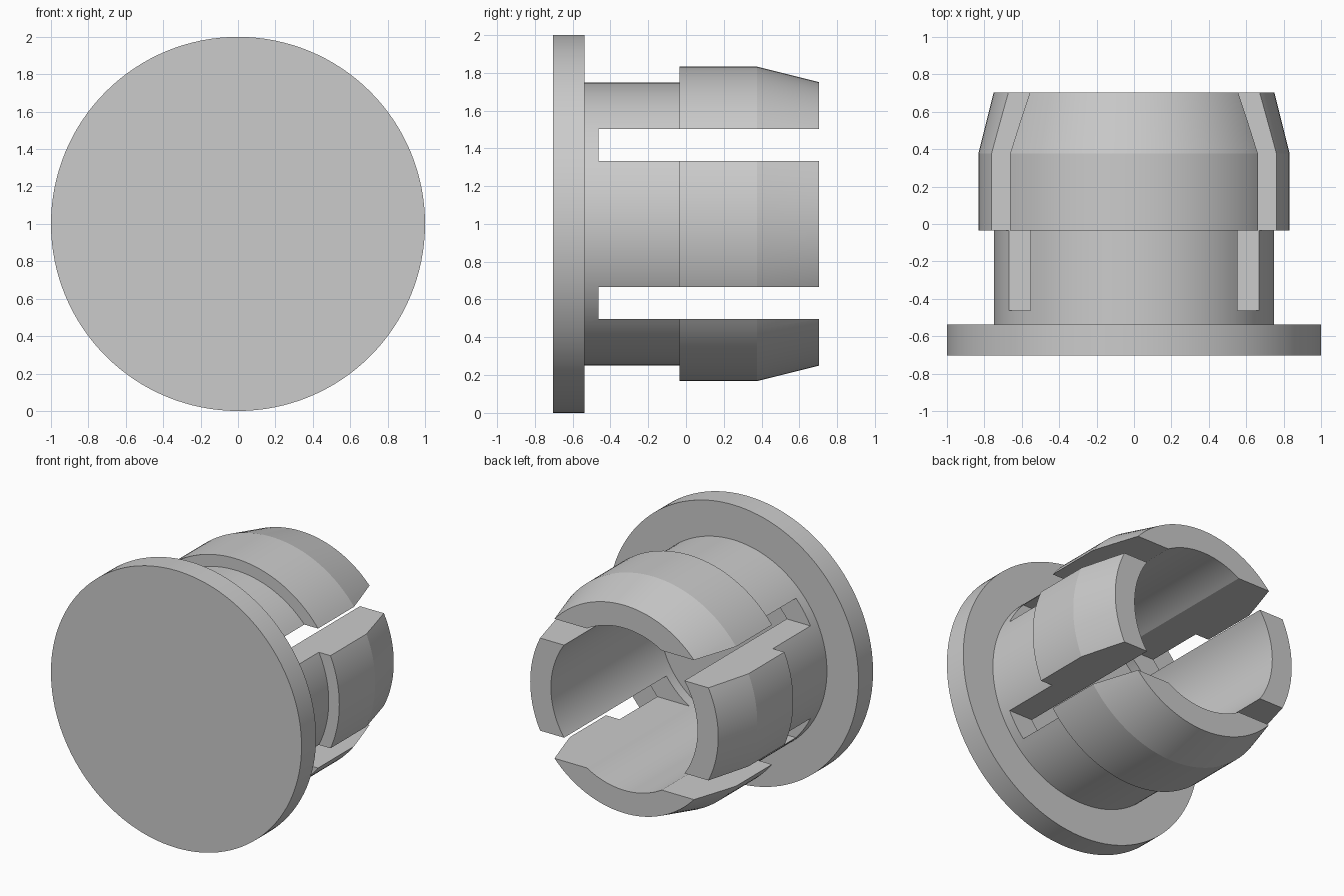
import bpy, bmesh, math
from mathutils import Matrix, Vector

old = bpy.data.objects.get("Cube")
if old:
    bpy.data.objects.remove(old, do_unlink=True)

SEGMENTS = 128
CENTRE_Z = 1.0

grey = bpy.data.materials.new("plain grey")
grey.use_nodes = True
colour = (0.6, 0.6, 0.6, 1)
grey.diffuse_color = colour
grey.node_tree.nodes["Principled BSDF"].inputs["Base Color"].default_value = colour


def make_object(name, bm):
    bmesh.ops.recalc_face_normals(bm, faces=bm.faces)
    mesh = bpy.data.meshes.new(name)
    bm.to_mesh(mesh)
    bm.free()
    obj = bpy.data.objects.new(name, mesh)
    bpy.context.collection.objects.link(obj)
    mesh.materials.append(grey)
    return obj


def lathe(name, profile):
    """Spin (radius, y) points about the y axis and cap both ends."""
    bm = bmesh.new()
    rings = []
    for radius, y in profile:
        angles = [math.tau * i / SEGMENTS for i in range(SEGMENTS)]
        rings.append([bm.verts.new((radius * math.cos(a), y, CENTRE_Z + radius * math.sin(a)))
                      for a in angles])
    for a, b in zip(rings, rings[1:]):
        for i in range(SEGMENTS):
            j = (i + 1) % SEGMENTS
            bm.faces.new((a[i], a[j], b[j], b[i]))
    bm.faces.new(rings[0])
    bm.faces.new(rings[-1])
    return make_object(name, bm)


def box(name, low, high):
    low, high = Vector(low), Vector(high)
    bm = bmesh.new()
    bmesh.ops.create_cube(bm, size=1, matrix=Matrix.Translation((low + high) / 2)
                          @ Matrix.Diagonal((*(high - low), 1)))
    return make_object(name, bm)


# Flanged plug: disc, neck, raised collar with tapered tip, hollow bore
plug = lathe("flanged_plug", [
    (1.0, -0.704), (1.0, -0.538),
    (0.748, -0.538), (0.748, -0.034),
    (0.832, -0.034), (0.832, 0.376), (0.75, 0.704),
    (0.585, 0.704), (0.585, -0.538)])

# Two slots split the barrel into spring fingers
for side, name in ((1, "upper_slot_cutter"), (-1, "lower_slot_cutter")):
    z_near, z_far = CENTRE_Z + side * 0.334, CENTRE_Z + side * 0.503
    cutter = box(name, (-1.2, -0.463, min(z_near, z_far)), (1.2, 1.0, max(z_near, z_far)))
    cutter.hide_render = True
    bpy.context.view_layer.objects.active = plug
    cut = plug.modifiers.new("slot", 'BOOLEAN')
    cut.operation = 'DIFFERENCE'
    cut.solver = 'EXACT'
    cut.object = cutter
    bpy.ops.object.modifier_apply(modifier=cut.name)
    bpy.data.objects.remove(cutter, do_unlink=True)

# Smooth round walls, crisp rims
bpy.ops.object.select_all(action='DESELECT')
plug.select_set(True)
bpy.context.view_layer.objects.active = plug
bpy.ops.object.shade_smooth_by_angle(angle=math.radians(10))
